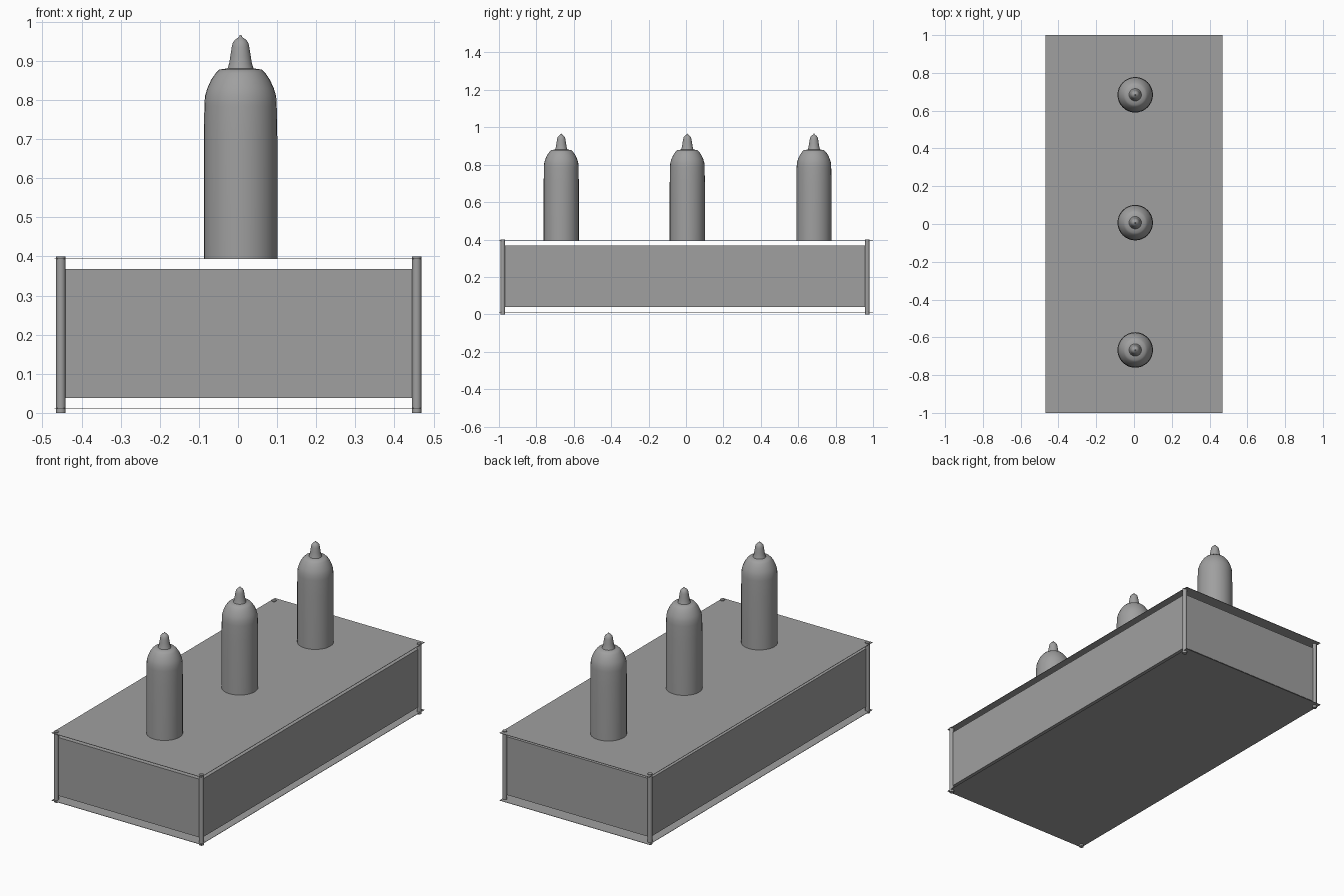
import bpy, bmesh, math

if "Cube" in bpy.data.objects:
    bpy.data.objects.remove(bpy.data.objects["Cube"])

X = (-0.453, 0.457)     # post centres
Y = (-0.979, 0.969)
POST_R = 0.012

# Dark grey finish used on every part
grey = bpy.data.materials.new("dark_grey")
grey.diffuse_color = (0.35, 0.35, 0.35, 1)
grey.use_nodes = True
grey.node_tree.nodes["Principled BSDF"].inputs["Base Color"].default_value = grey.diffuse_color


def make_object(name, bm, smooth=False):
    me = bpy.data.meshes.new(name)
    bm.to_mesh(me)
    bm.free()
    me.materials.append(grey)
    ob = bpy.data.objects.new(name, me)
    bpy.context.collection.objects.link(ob)
    if smooth:
        bpy.ops.object.select_all(action='DESELECT')
        ob.select_set(True)
        bpy.context.view_layer.objects.active = ob
        bpy.ops.object.shade_smooth_by_angle(angle=math.radians(50))
    return ob


def box(name, lo, hi):
    """Axis-aligned box between two corners."""
    bm = bmesh.new()
    bmesh.ops.create_cube(bm, size=1)
    for v in bm.verts:
        v.co = [a + (c + 0.5) * (b - a) for a, b, c in zip(lo, hi, v.co)]
    return make_object(name, bm)


def lathe(name, profile, x, y, n):
    """Revolve (radius, z) points, capping both ends."""
    bm = bmesh.new()
    rings = [[bm.verts.new((x + r * math.cos(2 * math.pi * i / n),
                            y + r * math.sin(2 * math.pi * i / n), z))
              for i in range(n)] for r, z in profile]
    for a, b in zip(rings, rings[1:]):
        for i in range(n):
            j = (i + 1) % n
            bm.faces.new((a[i], a[j], b[j], b[i]))
    bm.faces.new(rings[0][::-1])
    bm.faces.new(rings[-1])
    return make_object(name, bm, True)


# Very thin top and bottom plates
for name, z in (("top_plate", 0.393), ("bottom_plate", 0.011)):
    box(name, (-0.469, -1, z), (0.469, 1, z + 0.002))

# Closed inner body, with a gap to each plate
box("body", (X[0], Y[0], 0.038), (X[1], Y[1], 0.368))

# Corner posts
for i, x in enumerate(X):
    for j, y in enumerate(Y):
        lathe(f"corner_post_{2 * i + j + 1}",
              [(POST_R, 0), (POST_R, 0.4)], x, y, 20)

# Domed bottles with nozzle tips
profile = [(0.094, 0.394), (0.094, 0.70), (0.0925, 0.785), (0.091, 0.81),
           (0.085, 0.83), (0.075, 0.852), (0.064, 0.868), (0.054, 0.878),
           (0.033, 0.881), (0.029, 0.894), (0.026, 0.913), (0.0225, 0.935),
           (0.020, 0.946), (0.015, 0.953), (0.009, 0.958), (0.004, 0.961),
           (0.002, 0.966)]
for k, y in enumerate((-0.667, 0.007, 0.684)):
    lathe(f"bottle_{k + 1}", profile, 0.0065, y, 32)
